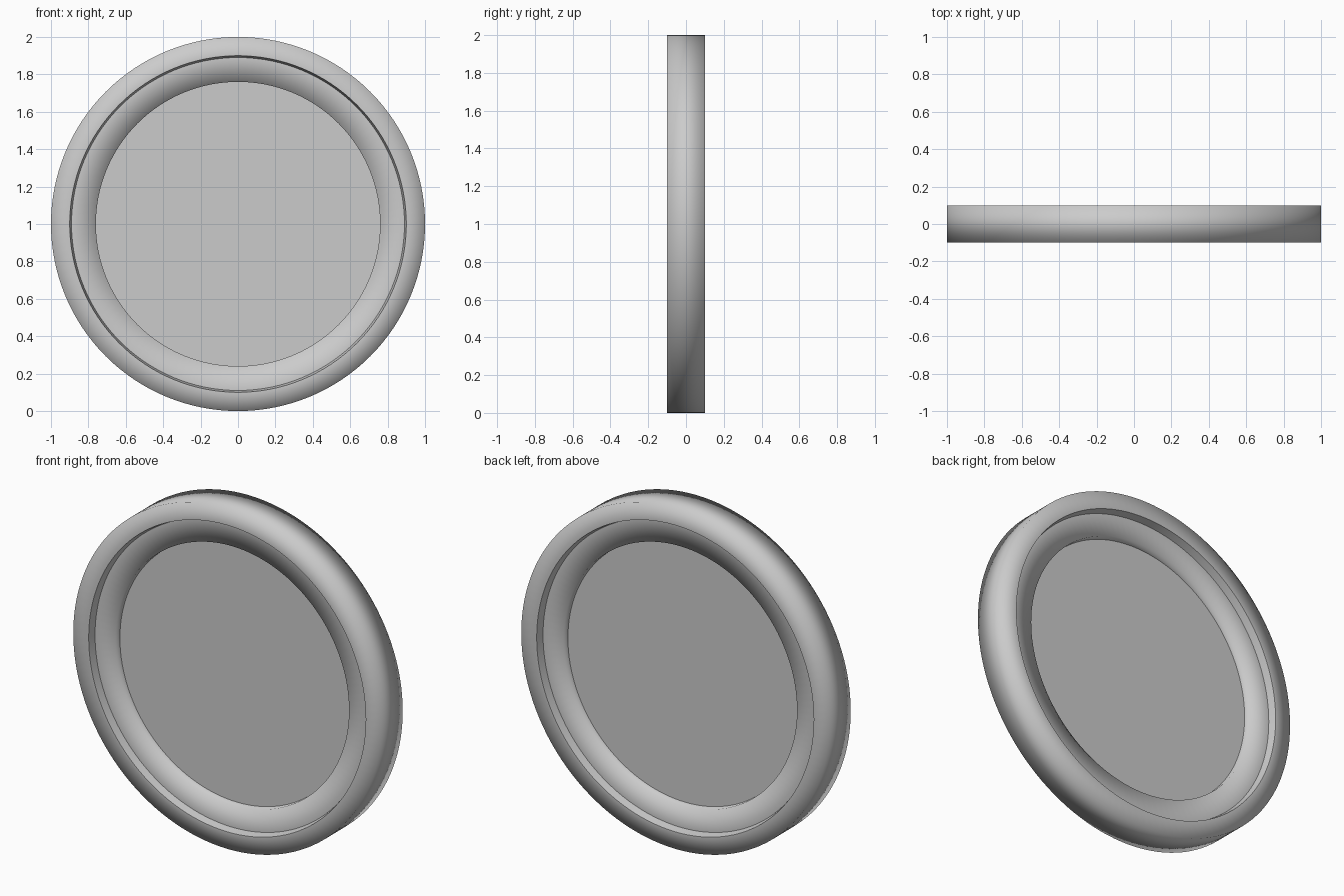
import bpy
import math

cube = bpy.data.objects.get("Cube")
if cube:
    bpy.data.objects.remove(cube, do_unlink=True)

SEGMENTS = 128
CENTRE_Z = 1.0

grey = bpy.data.materials.new("plain_grey")
grey.use_nodes = True
grey.diffuse_color = (0.6, 0.6, 0.6, 1)
grey.node_tree.nodes["Principled BSDF"].inputs["Base Color"].default_value = (0.6, 0.6, 0.6, 1)


def lathe(name, profile, sharp=()):
    """Spin a closed (radius, y) profile about the y axis; sharp lists crisp profile points."""
    n = len(profile)
    verts, faces = [], []
    for s in range(SEGMENTS):
        a = 2 * math.pi * s / SEGMENTS
        verts += [(r * math.cos(a), y, CENTRE_Z + r * math.sin(a)) for r, y in profile]
        here, after = s * n, (s + 1) % SEGMENTS * n
        for i in range(n):
            j = (i + 1) % n
            faces.append((here + i, here + j, after + j, after + i))
    mesh = bpy.data.meshes.new(name)
    mesh.from_pydata(verts, [], faces)
    mesh.materials.append(grey)
    mesh.shade_smooth()
    for edge in mesh.edges:
        a, b = edge.vertices
        if a % n == b % n and a % n in sharp:
            edge.use_edge_sharp = True
    obj = bpy.data.objects.new(name, mesh)
    bpy.context.collection.objects.link(obj)
    return obj


# Outer rim: soft outer corners, crisp slightly tapered inner lip
lathe("outer_rim",
      [(0.9, -0.1), (1, -0.1), (1, 0.1), (0.9, 0.1), (0.89, 0.05), (0.89, -0.05)],
      sharp=(0, 3, 4, 5))

# Recessed inner ring: soft inner corners
lathe("inner_ring",
      [(0.89, -0.055), (0.89, 0.055), (0.76, 0.055), (0.76, -0.055)],
      sharp=(0, 1))

# Thin flat centre panel
bpy.ops.mesh.primitive_cylinder_add(vertices=SEGMENTS, radius=0.765, depth=0.02,
                                    location=(0, 0, CENTRE_Z),
                                    rotation=(math.pi / 2, 0, 0))
panel = bpy.context.object
panel.name = "centre_panel"
panel.data.materials.append(grey)
